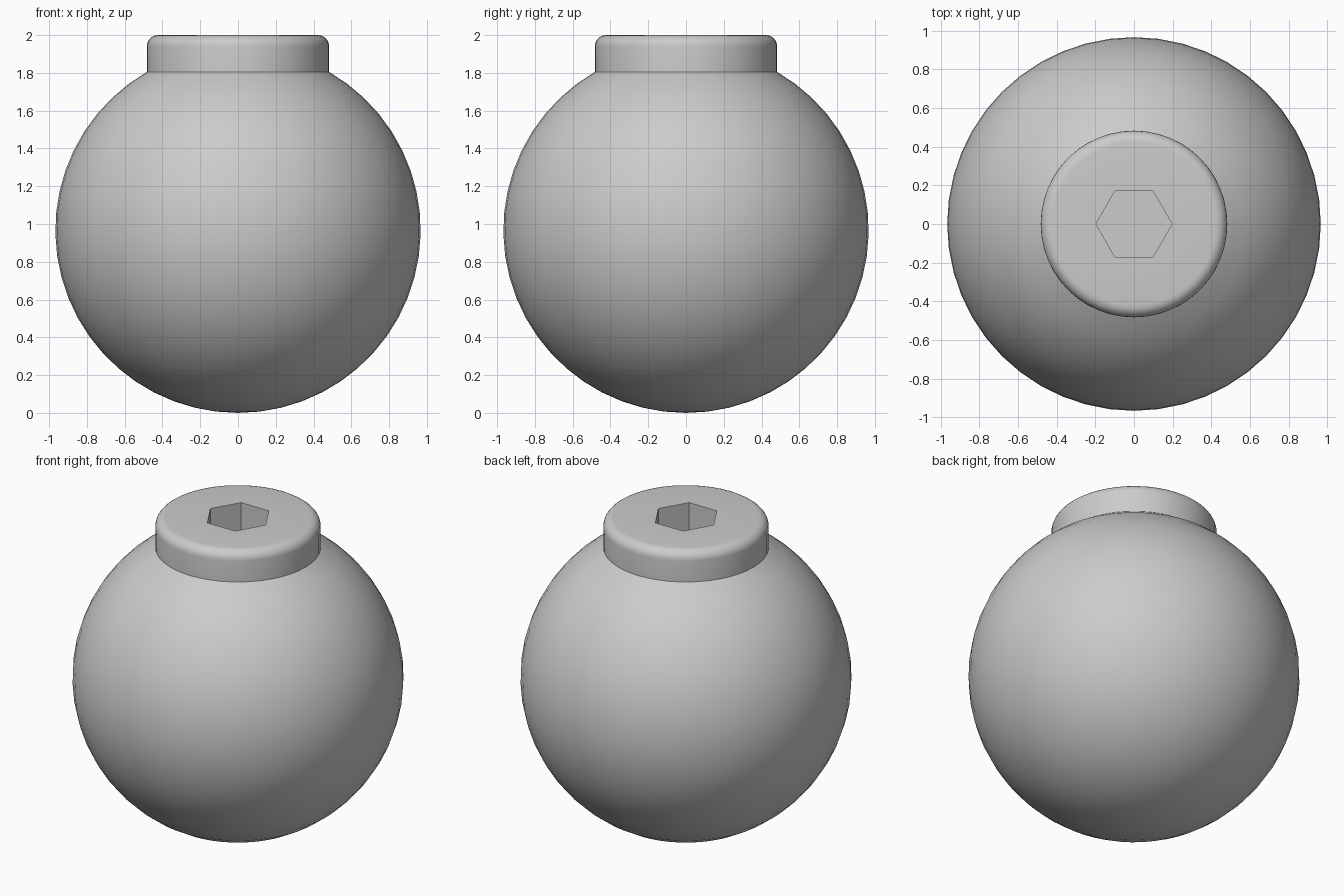
import bpy
import bmesh
from math import sin, cos, pi, asin, radians

cube = bpy.data.objects.get("Cube")
if cube:
    bpy.data.objects.remove(cube, do_unlink=True)

BALL_R = 0.967
COLLAR_R = 0.483
TOP = 2.0
FILLET = 0.06
SEGMENTS = 48
HEX_R = 0.197
HEX_DEPTH = 0.35

grey = bpy.data.materials.new("plain grey")
grey.use_nodes = True
colour = (0.6, 0.6, 0.6, 1)
grey.diffuse_color = colour
grey.node_tree.nodes["Principled BSDF"].inputs["Base Color"].default_value = colour

# Profile: ball from the bottom up to the collar, straight wall, rounded rim
end = pi - asin(COLLAR_R / BALL_R)
rings = 22
profile = [(BALL_R * sin(end * i / rings), BALL_R * (1 - cos(end * i / rings)))
           for i in range(rings + 1)]
for i in range(7):
    a = pi / 2 * i / 6
    profile.append((COLLAR_R - FILLET * (1 - cos(a)), TOP - FILLET * (1 - sin(a))))

# Lathe the profile around z
bm = bmesh.new()
verts = [bm.verts.new((r, 0, z)) for r, z in profile]
edges = [bm.edges.new(pair) for pair in zip(verts, verts[1:])]
bmesh.ops.spin(bm, geom=verts + edges, cent=(0, 0, 0), axis=(0, 0, 1),
               angle=2 * pi, steps=SEGMENTS)
bmesh.ops.remove_doubles(bm, verts=bm.verts[:], dist=0.0005)
rim = [e for e in bm.edges if e.is_boundary]

# Hexagonal socket: six walls and a floor
def hexagon(z):
    return [bm.verts.new((HEX_R * cos(k * pi / 3), HEX_R * sin(k * pi / 3), z))
            for k in range(6)]

mouth, floor = hexagon(TOP), hexagon(TOP - HEX_DEPTH)
for k in range(6):
    n = (k + 1) % 6
    bm.faces.new((mouth[k], mouth[n], floor[n], floor[k]))
bm.faces.new(floor)

# Flat top between the rim and the socket
mouth_edges = [bm.edges.get((mouth[k], mouth[(k + 1) % 6])) for k in range(6)]
bmesh.ops.triangle_fill(bm, use_beauty=True, edges=rim + mouth_edges, normal=(0, 0, 1))
bmesh.ops.recalc_face_normals(bm, faces=bm.faces[:])

mesh = bpy.data.meshes.new("ball_knob")
bm.to_mesh(mesh)
bm.free()
mesh.materials.append(grey)
knob = bpy.data.objects.new("ball_knob", mesh)
bpy.context.scene.collection.objects.link(knob)

# Smooth surfaces with crisp collar base and socket edges
bpy.ops.object.select_all(action="DESELECT")
knob.select_set(True)
bpy.context.view_layer.objects.active = knob
bpy.ops.object.shade_smooth_by_angle(angle=radians(30))
